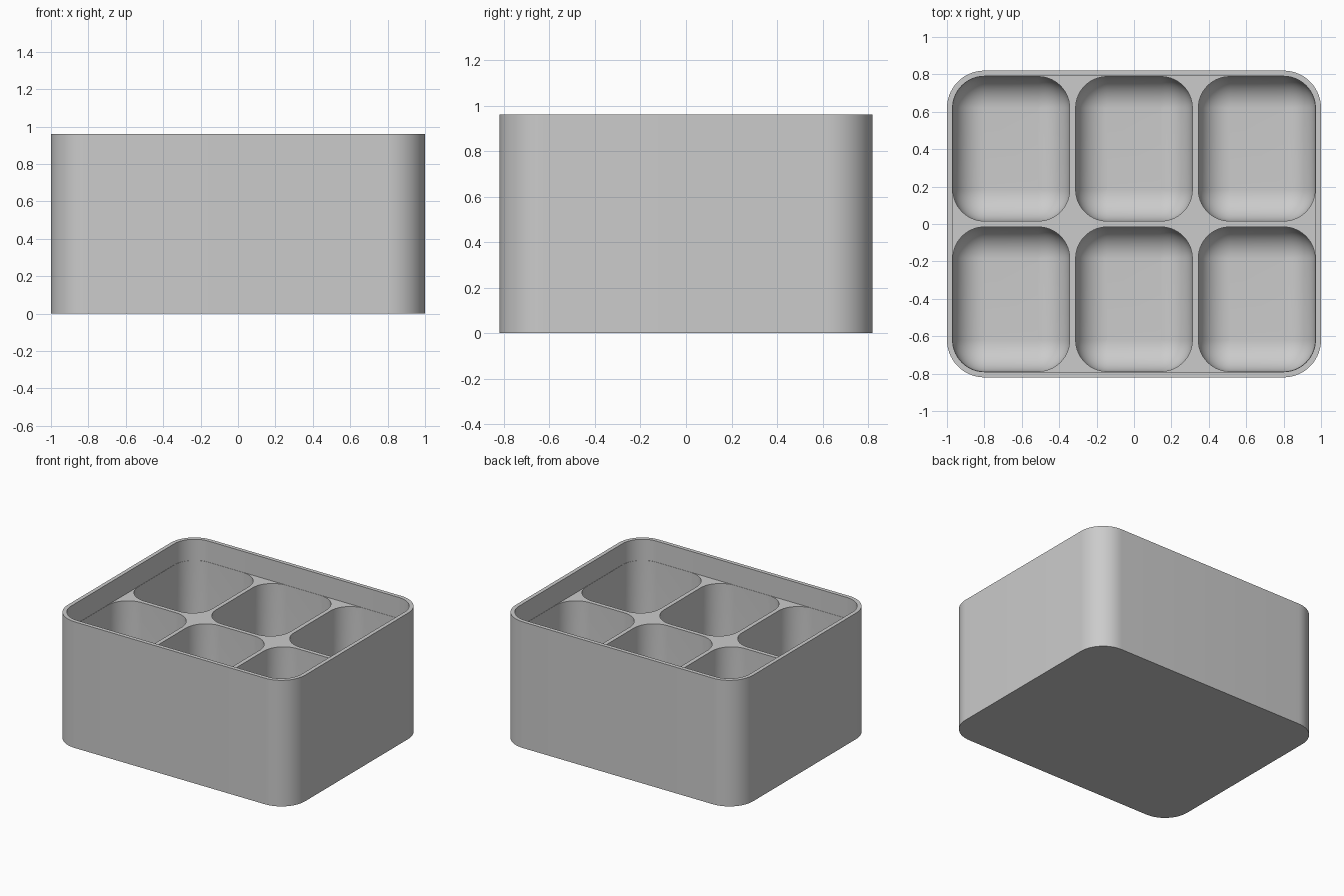
import bpy, bmesh, math

if "Cube" in bpy.data.objects:
    bpy.data.objects.remove(bpy.data.objects["Cube"])

HALF_X, HALF_Y, HEIGHT = 1.0, 0.82, 0.96
WALL = 0.032           # wall, divider and floor thickness
R_OUT = 0.20           # outer corner radius
R_IN = R_OUT - WALL    # compartment corner and floor fillet radius
DIVIDER_Z = 0.80       # top of the dividers
GAP = 0.002            # hairline ledge between rim wall and compartments
COLS, ROWS, SEG = 3, 2, 14

grey = bpy.data.materials.new("light grey")
grey.diffuse_color = (0.6, 0.6, 0.6, 1)
grey.use_nodes = True
grey.node_tree.nodes["Principled BSDF"].inputs["Base Color"].default_value = grey.diffuse_color

bm = bmesh.new()


def rounded_ring(cx, cy, hx, hy, r, z):
    """Vertices of a rounded rectangle at height z."""
    ring = []
    for k, (sx, sy) in enumerate([(1, 1), (-1, 1), (-1, -1), (1, -1)]):
        for i in range(SEG + 1):
            a = math.pi / 2 * (k + i / SEG)
            ring.append(bm.verts.new((cx + sx * (hx - r) + r * math.cos(a),
                                      cy + sy * (hy - r) + r * math.sin(a), z)))
    return ring


def bridge(a, b):
    n = len(a)
    for i in range(n):
        j = (i + 1) % n
        bm.faces.new((a[i], a[j], b[j], b[i]))


def ring_edges(ring):
    return [bm.edges.get((ring[i], ring[(i + 1) % len(ring)])) for i in range(len(ring))]


# Outer shell: base, walls, rim and the recessed inner wall
base = rounded_ring(0, 0, HALF_X, HALF_Y, R_OUT, 0)
top = rounded_ring(0, 0, HALF_X, HALF_Y, R_OUT, HEIGHT)
inset = WALL - GAP
rim = rounded_ring(0, 0, HALF_X - inset, HALF_Y - inset, R_OUT - inset, HEIGHT)
ledge = rounded_ring(0, 0, HALF_X - inset, HALF_Y - inset, R_OUT - inset, DIVIDER_Z)
bm.faces.new(base)
for a, b in ((base, top), (top, rim), (rim, ledge)):
    bridge(a, b)
divider_edges = ring_edges(ledge)

# Compartments: straight walls running into a filleted floor
width = (2 * HALF_X - (COLS + 1) * WALL) / COLS
depth = (2 * HALF_Y - (ROWS + 1) * WALL) / ROWS
for col in range(COLS):
    for row in range(ROWS):
        cx = (col - (COLS - 1) / 2) * (width + WALL)
        cy = (row - (ROWS - 1) / 2) * (depth + WALL)
        ring = rounded_ring(cx, cy, width / 2, depth / 2, R_IN, DIVIDER_Z)
        first = ring
        for i in range(SEG):
            t = math.pi / 2 * i / SEG
            inward = R_IN * (1 - math.cos(t))
            z = WALL + R_IN * (1 - math.sin(t))
            lower = rounded_ring(cx, cy, width / 2 - inward, depth / 2 - inward,
                                 R_IN - inward, z)
            bridge(ring, lower)
            ring = lower
        # flat floor, with a hair of radius left in its corners
        lower = rounded_ring(cx, cy, width / 2 - R_IN + 0.001, depth / 2 - R_IN + 0.001,
                             0.001, WALL)
        bridge(ring, lower)
        bm.faces.new(lower)
        divider_edges += ring_edges(first)

# Divider top, filled around the compartment openings
bmesh.ops.triangle_fill(bm, edges=divider_edges, use_beauty=True, normal=(0, 0, 1))
bmesh.ops.recalc_face_normals(bm, faces=bm.faces)

mesh = bpy.data.meshes.new("compartment_box")
bm.to_mesh(mesh)
bm.free()
mesh.materials.append(grey)
box = bpy.data.objects.new("compartment_box", mesh)
bpy.context.collection.objects.link(box)
bpy.context.view_layer.objects.active = box
box.select_set(True)
bpy.ops.object.shade_smooth_by_angle(angle=math.radians(30))
